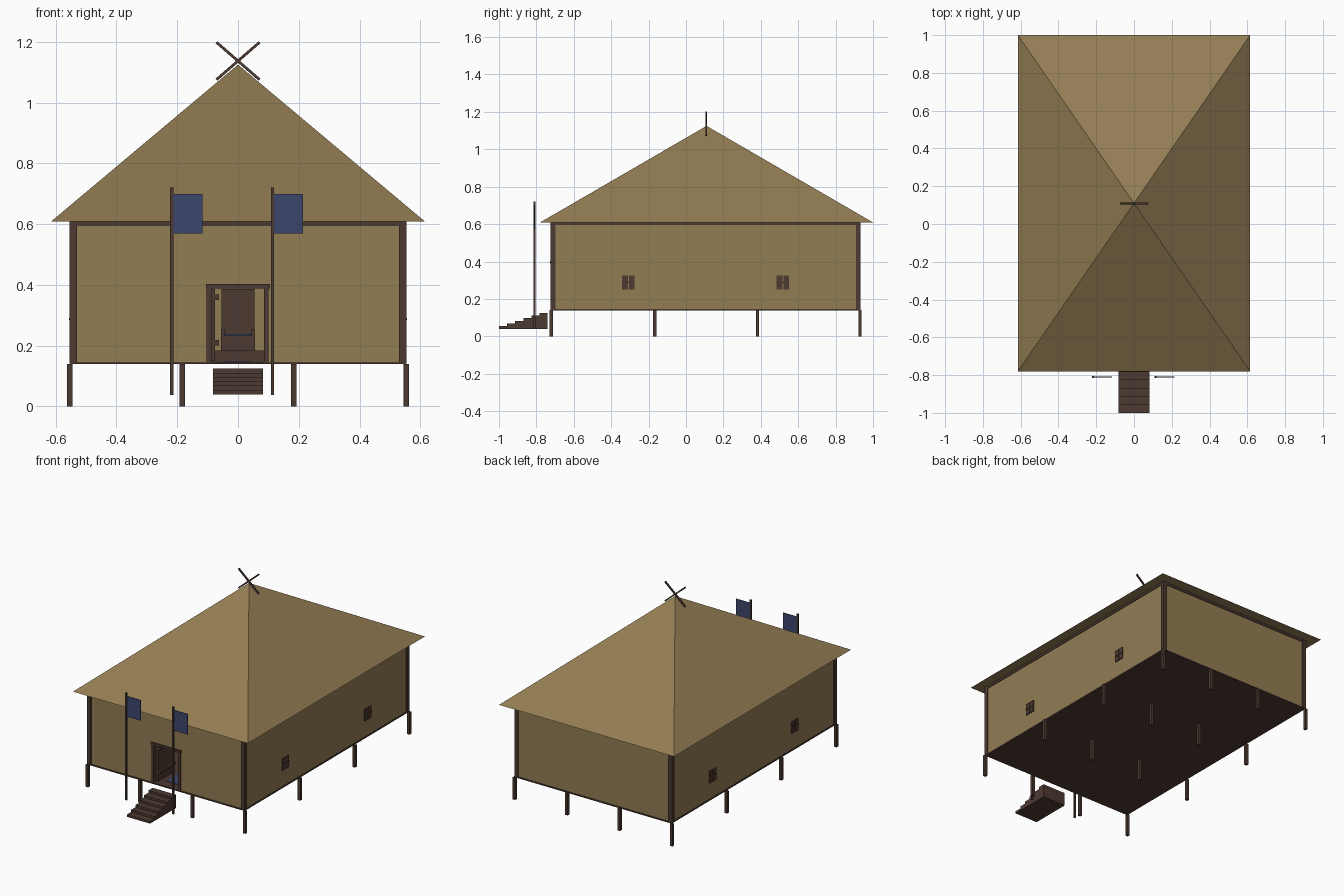
import bpy, bmesh, math
from mathutils import Matrix, Vector

if "Cube" in bpy.data.objects:
    bpy.data.objects.remove(bpy.data.objects["Cube"])


def material(name, rgb):
    m = bpy.data.materials.new(name)
    m.diffuse_color = (*rgb, 1)
    m.use_nodes = True
    m.node_tree.nodes["Principled BSDF"].inputs["Base Color"].default_value = m.diffuse_color
    return m


TAN = material("straw_tan", (0.29, 0.205, 0.088))
BROWN = material("dark_wood", (0.074, 0.042, 0.032))
BLUE = material("banner_blue", (0.045, 0.062, 0.15))


def finish(name, bm, mat):
    bmesh.ops.recalc_face_normals(bm, faces=bm.faces)
    me = bpy.data.meshes.new(name)
    bm.to_mesh(me)
    bm.free()
    me.materials.append(mat)
    ob = bpy.data.objects.new(name, me)
    bpy.context.collection.objects.link(ob)
    return ob


def box(name, mat, x0, x1, y0, y1, z0, z1):
    bm = bmesh.new()
    size = Matrix.Diagonal((x1 - x0, y1 - y0, z1 - z0, 1))
    mid = Matrix.Translation(((x0 + x1) / 2, (y0 + y1) / 2, (z0 + z1) / 2))
    bmesh.ops.create_cube(bm, size=1, matrix=mid @ size)
    return finish(name, bm, mat)


# Main dimensions
WX, Y0, Y1 = 0.547, -0.717, 0.927      # outer wall faces
FLOOR, EAVE, T = 0.145, 0.608, 0.015   # floor level, wall top, wall thickness

# Floor slab
box("floor", BROWN, -0.551, 0.551, Y0 - 0.004, Y1 + 0.004, FLOOR - 0.006, FLOOR + 0.002)

# Walls, with a doorway in the front
for s, side in ((-1, "left"), (1, "right")):
    a, b = sorted((s * WX, s * (WX - T)))
    box(side + "_wall", TAN, a, b, Y0, Y1, FLOOR, EAVE)
    a, b = sorted((s * 0.095, s * (WX - T)))
    box(side + "_front_wall", TAN, a, b, Y0, Y0 + T, FLOOR, EAVE)
box("wall_over_door", TAN, -0.095, 0.095, Y0, Y0 + T, 0.395, EAVE)
box("back_wall", TAN, -WX + T, WX - T, Y1 - T, Y1, FLOOR, EAVE)

# Corner timbers and top beams
for sx in (-1, 1):
    a, b = sorted((sx * 0.529, sx * 0.554))
    for c, d in ((Y0 - 0.007, Y0 + 0.018), (Y1 - 0.018, Y1 + 0.007)):
        box("corner_timber", BROWN, a, b, c, d, FLOOR - 0.004, EAVE)
    a, b = sorted((sx * 0.54, sx * 0.551))
    box("side_beam", BROWN, a, b, Y0, Y1, 0.594, EAVE)
for y in (Y0, Y1):
    box("end_beam", BROWN, -0.54, 0.54, y - 0.004, y + 0.004, 0.594, EAVE)

# Stilts in a four by four grid
for x in (-0.553, -0.184, 0.184, 0.553):
    for y in (-0.72, -0.168, 0.382, 0.93):
        box("stilt", BROWN, x - 0.009, x + 0.009, y - 0.009, y + 0.009, 0, FLOOR - 0.005)

# Four-sided roof with a flat underside
bm = bmesh.new()
base = [bm.verts.new(v) for v in ((-0.615, -0.78, 0.609), (0.615, -0.78, 0.609),
                                  (0.615, 1.0, 0.609), (-0.615, 1.0, 0.609))]
apex = bm.verts.new((0, 0.11, 1.125))
bm.faces.new(base)
for i in range(4):
    bm.faces.new((base[i], base[(i + 1) % 4], apex))
finish("roof", bm, TAN)

# Crossed poles on the peak
for s in (-1, 1):
    bm = bmesh.new()
    angle = math.atan2(0.125, 0.144 * s)
    mat = (Matrix.Translation((0, 0.108, 1.137)) @ Matrix.Rotation(-angle, 4, 'Y')
           @ Matrix.Diagonal((0.188, 0.009, 0.009, 1)))
    bmesh.ops.create_cube(bm, size=1, matrix=mat)
    finish("peak_crosspole", bm, BROWN)

# Door frame and the door standing open inwards
box("door_lintel", BROWN, -0.105, 0.105, Y0 - 0.01, Y0 + T + 0.004, 0.388, 0.403)
for a, b in ((-0.103, -0.088), (0.086, 0.101)):
    box("door_jamb", BROWN, a, b, Y0 - 0.007, Y0 + T + 0.004, FLOOR, 0.39)
box("open_door", BROWN, -0.088, -0.076, Y0 + 0.02, Y0 + 0.18, FLOOR + 0.004, 0.387)
for z in (0.20, 0.35):
    box("door_brace", BROWN, -0.076, -0.062, Y0 + 0.02, Y0 + 0.18, z, z + 0.018)

# Seat on a platform inside the hall
box("platform", BROWN, -0.13, 0.13, 0.5, 0.9, FLOOR, 0.185)
box("seat", BROWN, -0.05, 0.05, 0.62, 0.76, 0.185, 0.233)
box("seat_cushion", BLUE, -0.042, 0.042, 0.625, 0.74, 0.233, 0.239)
box("seat_back", BROWN, -0.055, 0.055, 0.75, 0.77, 0.185, 0.386)
for s in (-1, 1):
    box("seat_arm", BROWN, s * 0.05 - 0.006, s * 0.05 + 0.006, 0.62, 0.75, 0.185, 0.255)
box("rug", BLUE, -0.045, 0.045, -0.66, 0.49, FLOOR + 0.002, FLOOR + 0.005)

# Window shutters in pairs, with a crossbar
for s in (-1, 1):
    for y in (-0.308, 0.518):
        for c, d in ((y - 0.033, y - 0.002), (y + 0.002, y + 0.033)):
            a, b = sorted((s * 0.54, s * 0.553))
            box("shutter", BROWN, a, b, c, d, 0.25, 0.325)
        a, b = sorted((s * 0.54, s * 0.556))
        box("shutter_bar", BROWN, a, b, y - 0.033, y + 0.033, 0.284, 0.291)

# Stairs from one stepped profile
N, SX = 6, 0.0815
ya, yb, za, zb = -1.0, -0.74, 0.04, 0.125
rise, run = (zb - za) / N, (yb - ya) / N
profile = [(ya, za)]
for i in range(N):
    profile += [(ya + i * run, za + (i + 1) * rise), (ya + (i + 1) * run, za + (i + 1) * rise)]
profile.append((yb, za))
bm = bmesh.new()
face = bm.faces.new([bm.verts.new((-SX, y, z)) for y, z in profile])
ext = bmesh.ops.extrude_face_region(bm, geom=[face], use_keep_orig=True)
bmesh.ops.translate(bm, vec=Vector((2 * SX, 0, 0)),
                    verts=[g for g in ext["geom"] if isinstance(g, bmesh.types.BMVert)])
finish("stairs", bm, BROWN)

# Banner poles and banners
for x in (-0.218, 0.113):
    box("banner_pole", BROWN, x - 0.005, x + 0.005, -0.815, -0.805, 0.038, 0.72)
    box("banner", BLUE, x + 0.005, x + 0.101, -0.812, -0.808, 0.57, 0.70)
